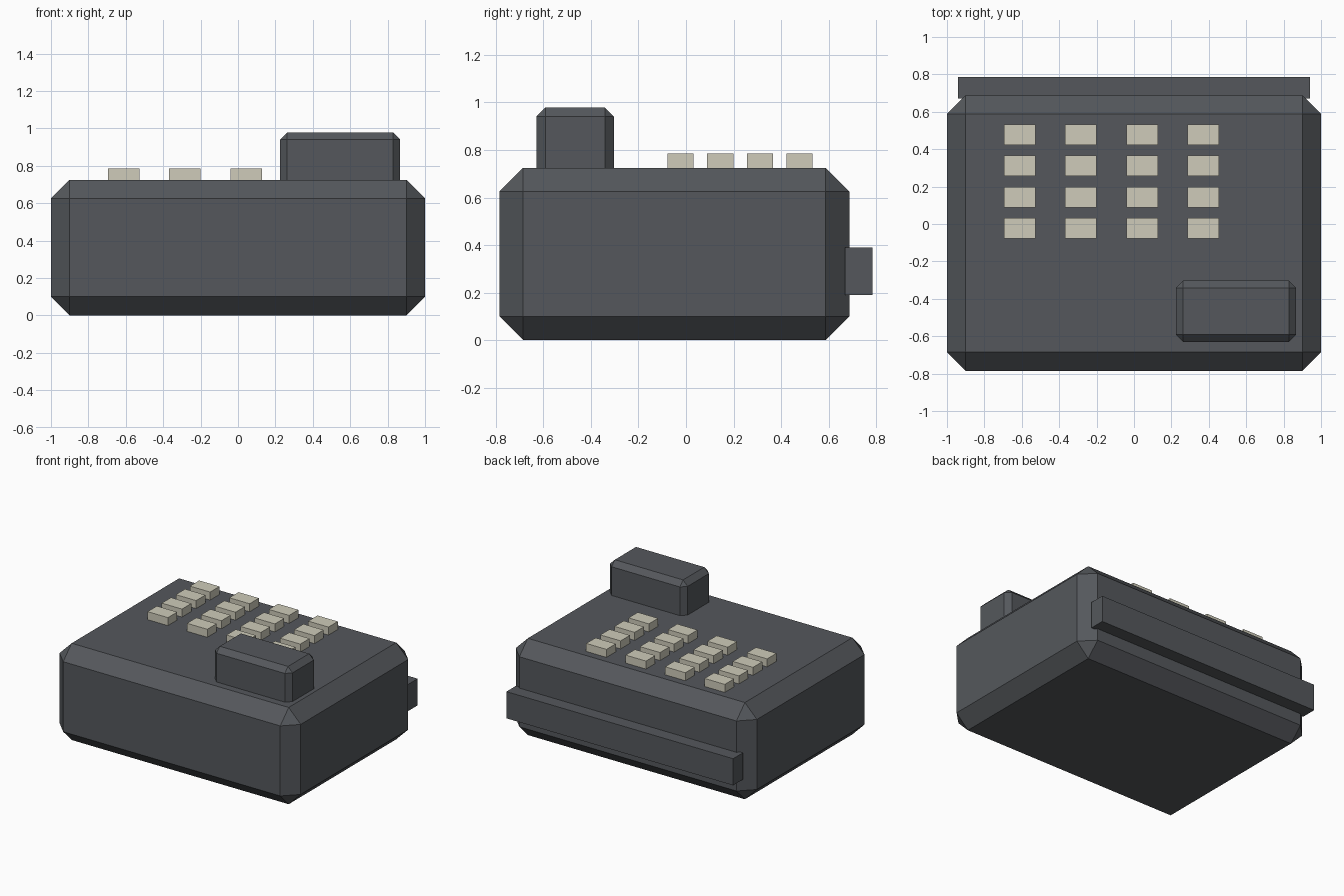
import bpy
import bmesh
from mathutils import Matrix, Vector

cube = bpy.data.objects.get("Cube")
if cube:
    bpy.data.objects.remove(cube, do_unlink=True)


def make_material(name, rgb):
    mat = bpy.data.materials.new(name)
    mat.use_nodes = True
    color = (*rgb, 1.0)
    mat.diffuse_color = color
    mat.node_tree.nodes["Principled BSDF"].inputs["Base Color"].default_value = color
    return mat


def make_box(name, low, high, mat, chamfer=0):
    """Flat-shaded box between two corners, with optional chamfered edges."""
    low, high = Vector(low), Vector(high)
    bm = bmesh.new()
    bmesh.ops.create_cube(bm, size=1)
    bm.transform(Matrix.Translation((low + high) / 2) @ Matrix.Diagonal((*(high - low), 1)))
    if chamfer:
        bmesh.ops.bevel(bm, geom=bm.edges[:], offset=chamfer, segments=1,
                        affect='EDGES', profile=0.5)
    mesh = bpy.data.meshes.new(name)
    bm.to_mesh(mesh)
    bm.free()
    mesh.materials.append(mat)
    obj = bpy.data.objects.new(name, mesh)
    bpy.context.collection.objects.link(obj)
    return obj


charcoal = make_material("charcoal", (0.09, 0.097, 0.107))
cream = make_material("cream", (0.62, 0.6, 0.49))

# Main casing, raised block at the front left, and rail across the back
make_box("casing", (-1, -0.785, 0), (1, 0.688, 0.725), charcoal, 0.1)
make_box("raised_block", (0.225, -0.63, 0.66), (0.867, -0.303, 0.978), charcoal, 0.038)
make_box("back_rail", (-0.94, 0.67, 0.19), (0.94, 0.785, 0.39), charcoal)

# Four by four grid of keys
for row in range(4):
    for col in range(4):
        x = -0.611 + 0.327 * col
        y = -0.023 + 0.167 * row
        make_box(f"key_{row + 1}_{col + 1}", (x - 0.084, y - 0.055, 0.7),
                 (x + 0.084, y + 0.055, 0.785), cream)
